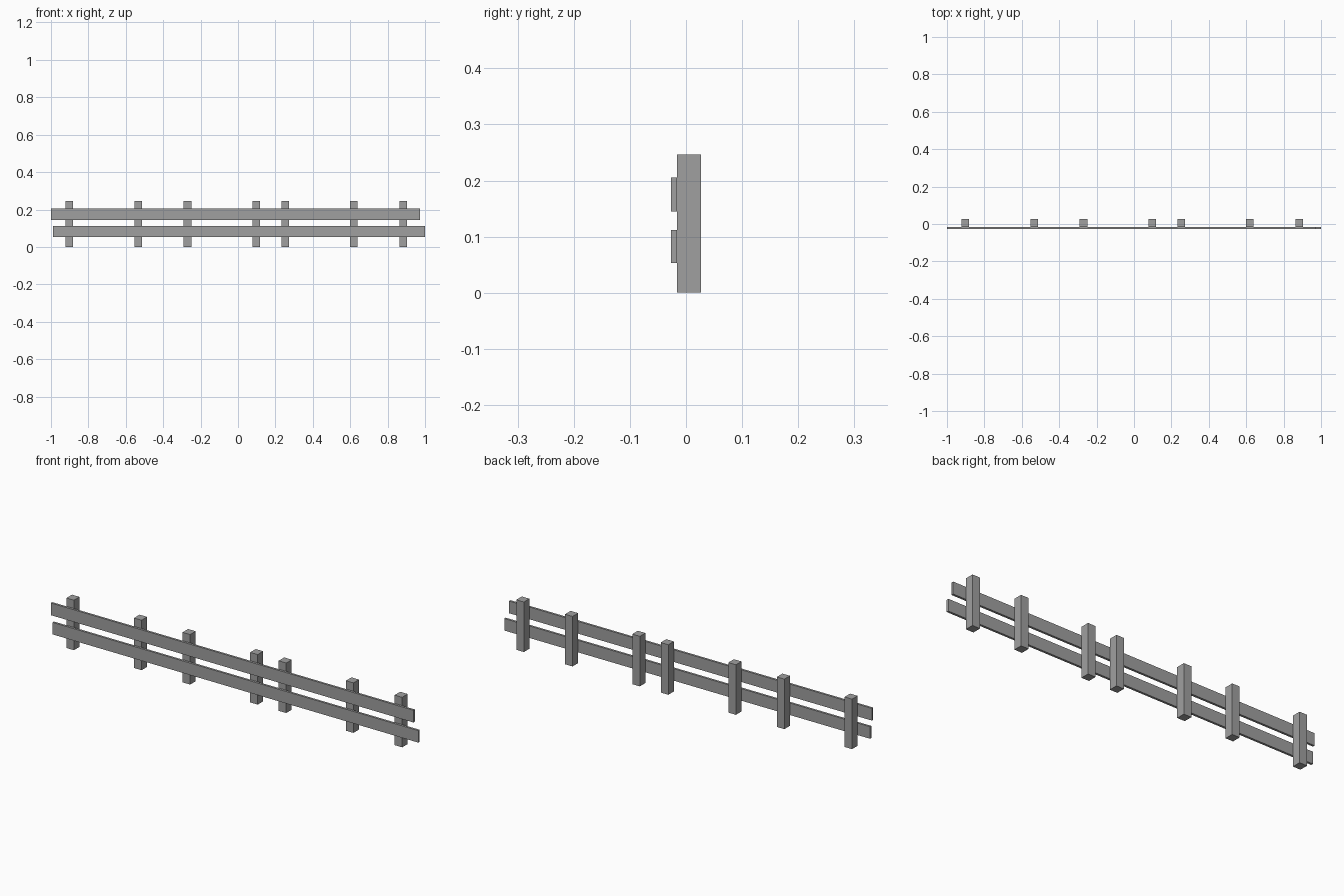
import bpy

cube = bpy.data.objects.get("Cube")
if cube:
    bpy.data.objects.remove(cube, do_unlink=True)

# Weathered grey shared by all timber
grey = bpy.data.materials.new("timber_grey")
grey.use_nodes = True
colour = (0.35, 0.35, 0.35, 1)
grey.diffuse_color = colour
grey.node_tree.nodes["Principled BSDF"].inputs["Base Color"].default_value = colour


def box(name, low, high):
    """Add a flat-shaded timber spanning two opposite corners."""
    centre = [(a + b) / 2 for a, b in zip(low, high)]
    bpy.ops.mesh.primitive_cube_add(size=1, location=centre)
    timber = bpy.context.object
    timber.name = name
    timber.scale = [b - a for a, b in zip(low, high)]
    bpy.ops.object.transform_apply(location=False, rotation=False, scale=True)
    timber.data.materials.append(grey)
    return timber


FRONT, JOINT, BACK = -0.027, -0.016, 0.027
POST_HEIGHT = 0.246
POST_HALF = 0.0205

# Upright posts, unevenly spaced
for i, x in enumerate((-0.902, -0.534, -0.27, 0.098, 0.253, 0.619, 0.884)):
    box(f"post_{i + 1}", (x - POST_HALF, JOINT, 0), (x + POST_HALF, BACK, POST_HEIGHT))

# Two staggered rails fixed to the front of the posts
box("lower_rail", (-0.99, FRONT, 0.053), (1, JOINT, 0.112))
box("upper_rail", (-1, FRONT, 0.145), (0.974, JOINT, 0.205))
